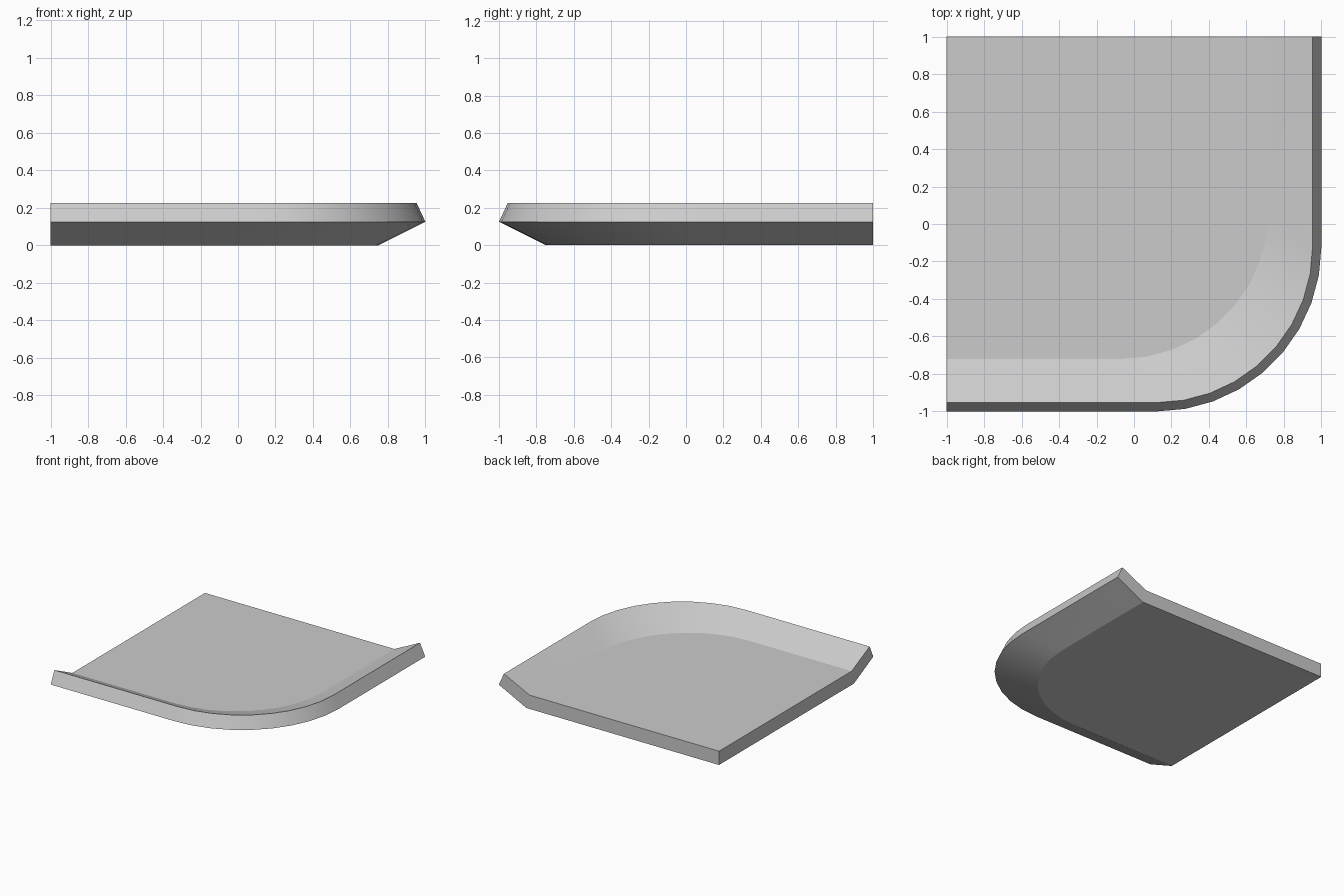
import bpy, bmesh, math

if "Cube" in bpy.data.objects:
    bpy.data.objects.remove(bpy.data.objects["Cube"])

SEGMENTS = 9


def corner_path(bm, edge, centre, z):
    """Line along the front, rounded corner, line along the right side."""
    r = edge - centre
    pts = [(-1, -edge)]
    for i in range(SEGMENTS + 1):
        a = math.radians(-90 + 90 * i / SEGMENTS)
        pts.append((centre + r * math.cos(a), -centre + r * math.sin(a)))
    pts.append((edge, 1))
    return [bm.verts.new((x, y, z)) for x, y in pts]


bm = bmesh.new()

# Cross-section of the flared rim: (edge distance, arc centre, height)
profile = [(0.75, -0.06, 0.0), (1.0, 0.12, 0.125),
           (0.953, 0.12, 0.226), (0.72, -0.07, 0.113)]
rings = [corner_path(bm, *p) for p in profile]

# Underside slope, outer lip and inner slope
for lower, upper in zip(rings, rings[1:]):
    for i in range(len(lower) - 1):
        bm.faces.new((lower[i], lower[i + 1], upper[i + 1], upper[i]))

# Flat floor, flat underside and the two straight cut ends
top = bm.verts.new((-1, 1, 0.113))
bottom = bm.verts.new((-1, 1, 0))
bm.faces.new(rings[3] + [top])
bm.faces.new(rings[0] + [bottom])
for end in (0, -1):
    bm.faces.new([r[end] for r in rings] + [top, bottom])

bmesh.ops.recalc_face_normals(bm, faces=bm.faces[:])
mesh = bpy.data.meshes.new("tray_corner")
bm.to_mesh(mesh)
bm.free()

tray = bpy.data.objects.new("tray_corner", mesh)
bpy.context.collection.objects.link(tray)
bpy.context.view_layer.objects.active = tray
tray.select_set(True)
bpy.ops.object.shade_smooth_by_angle(angle=math.radians(15))
